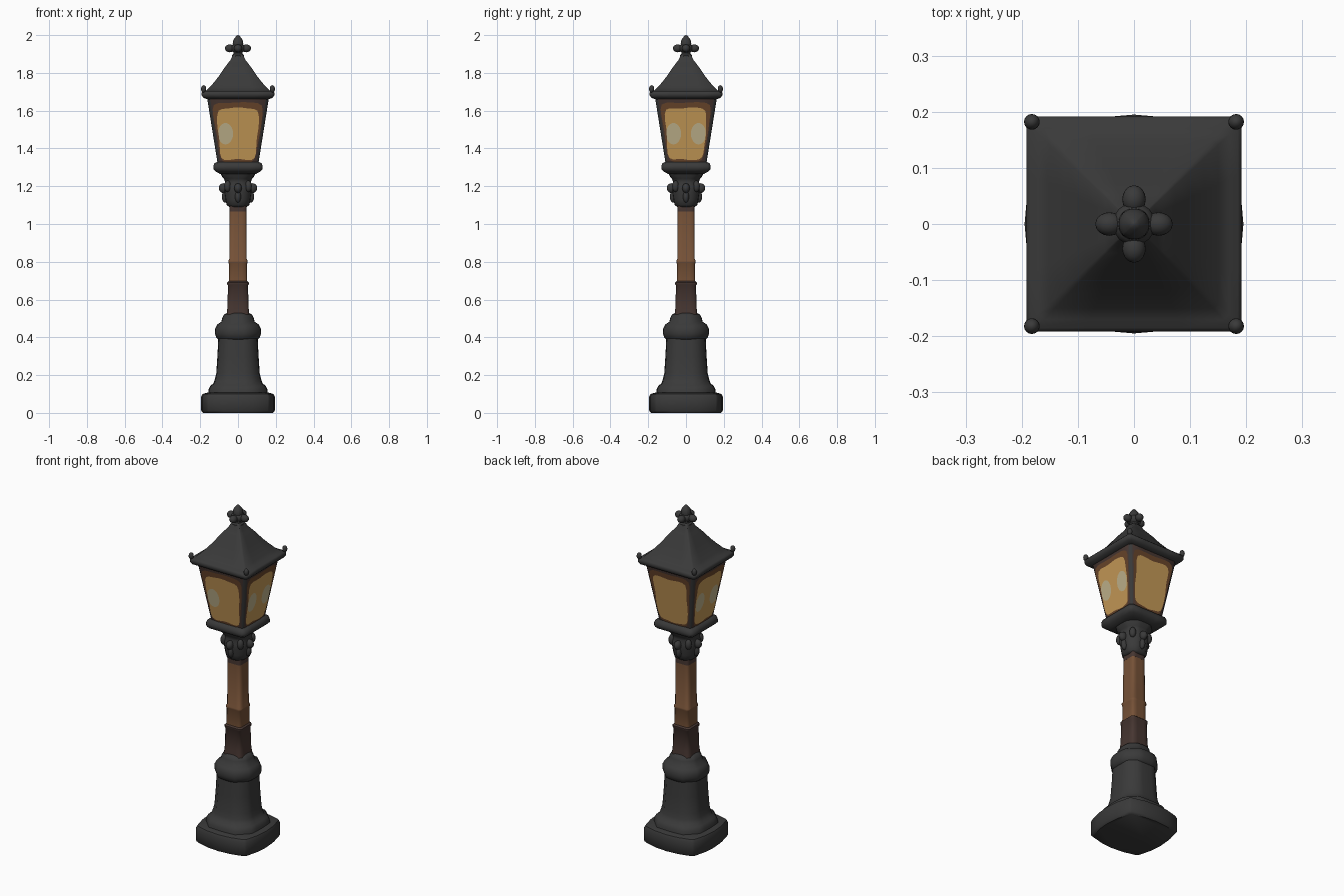
import bpy, bmesh, math
from mathutils import Matrix, Vector

cube = bpy.data.objects.get("Cube")
if cube:
    bpy.data.objects.remove(cube, do_unlink=True)


def material(name, rgb):
    m = bpy.data.materials.new(name)
    m.use_nodes = True
    m.diffuse_color = (*rgb, 1)
    m.node_tree.nodes["Principled BSDF"].inputs["Base Color"].default_value = (*rgb, 1)
    return m


iron = material("charcoal iron", (0.042, 0.042, 0.042))
umber = material("dark umber", (0.062, 0.037, 0.031))
wood = material("brown wood", (0.18, 0.083, 0.038))
rust = material("rusty brown", (0.14, 0.06, 0.024))
amber = material("amber glass", (0.56, 0.32, 0.095))
pale = material("pale glow", (0.52, 0.44, 0.26))


def finish(bm, name, *mats, smooth=True):
    bmesh.ops.recalc_face_normals(bm, faces=bm.faces)
    mesh = bpy.data.meshes.new(name)
    bm.to_mesh(mesh)
    bm.free()
    obj = bpy.data.objects.new(name, mesh)
    bpy.context.collection.objects.link(obj)
    for m in mats:
        mesh.materials.append(m)
    if smooth:
        bpy.ops.object.select_all(action="DESELECT")
        obj.select_set(True)
        bpy.context.view_layer.objects.active = obj
        bpy.ops.object.shade_smooth_by_angle(angle=math.radians(46))
    return obj


def section(half, bow, cut):
    """Square outline whose sides bow outward and whose corners are cut."""
    inner = half * (1 - bow)
    end = inner * (1 - cut)
    points = []
    for k in range(4):
        turn = Matrix.Rotation(k * math.pi / 2, 3, "Z")
        for i in range(-2, 3):
            t = i / 2
            points.append(turn @ Vector((half - half * bow * t * t, end * t, 0)))
    return points


def loft(name, profile, mat, bow=0.0, cut=0.1):
    """Stack outlines given as (half width, height)."""
    bm = bmesh.new()
    rings = [[bm.verts.new(p + Vector((0, 0, z))) for p in section(h, bow, cut)]
             for h, z in profile]
    n = len(rings[0])
    for low, high in zip(rings, rings[1:]):
        for i in range(n):
            j = (i + 1) % n
            bm.faces.new((low[i], low[j], high[j], high[i]))
    bm.faces.new(rings[0])
    bm.faces.new(rings[-1])
    return finish(bm, name, mat)


def blobs(name, items, mat):
    """Ellipsoids given as (centre, radii)."""
    bm = bmesh.new()
    for centre, radii in items:
        bmesh.ops.create_uvsphere(bm, u_segments=16, v_segments=10, radius=1,
                                  matrix=Matrix.Translation(centre) @ Matrix.Diagonal((*radii, 1)))
    return finish(bm, name, mat)


def around(radius, z, radii, offset=0.0):
    """Four equal blobs around the axis."""
    result = []
    for k in range(4):
        a = k * math.pi / 2 + offset
        r = radii if k % 2 == 0 else (radii[1], radii[0], radii[2])
        result.append(((radius * math.cos(a), radius * math.sin(a), z), r))
    return result


OCTAGON = 0.55

# Pedestal
loft("base_plinth", [(0.185, 0), (0.195, 0.012), (0.195, 0.085), (0.188, 0.1), (0.16, 0.108)],
     iron, bow=0.14, cut=0.06)
loft("base_step", [(0.158, 0.1), (0.156, 0.125), (0.145, 0.145), (0.13, 0.155), (0.122, 0.18),
                   (0.115, 0.21), (0.109, 0.3), (0.104, 0.4)], iron, bow=0.04, cut=0.42)
loft("base_bulge", [(0.1, 0.385), (0.115, 0.398), (0.122, 0.42), (0.121, 0.445), (0.11, 0.468),
                    (0.088, 0.482), (0.083, 0.505), (0.074, 0.52), (0.058, 0.53)],
     iron, bow=0.06, cut=0.48)

# Post
loft("post_sleeve", [(0.06, 0.52), (0.056, 0.56), (0.053, 0.675), (0.057, 0.68),
                     (0.057, 0.69), (0.049, 0.697)], umber, cut=0.2)
loft("post_shaft", [(0.049, 0.69), (0.048, 0.79), (0.051, 0.796), (0.051, 0.806),
                    (0.046, 0.814), (0.044, 1.07)], wood, cut=0.2)
loft("post_top_band", [(0.0445, 1.065), (0.0445, 1.1)], umber, cut=0.2)

# Capital with scrolls
loft("capital", [(0.045, 1.09), (0.06, 1.1), (0.066, 1.13), (0.072, 1.17), (0.074, 1.2),
                 (0.068, 1.22), (0.074, 1.24), (0.088, 1.255), (0.092, 1.275), (0.1, 1.285)],
     iron, bow=0.05, cut=0.45)
blobs("capital_scrolls", around(0.076, 1.19, (0.026, 0.02, 0.026))
      + around(0.066, 1.145, (0.02, 0.016, 0.032)), iron)
blobs("capital_corner_leaves",
      around(0.078, 1.2, (0.018, 0.018, 0.03), math.pi / 4), iron)

# Lantern cage
loft("lantern_collar", [(0.095, 1.265), (0.118, 1.278), (0.13, 1.29), (0.131, 1.305),
                        (0.125, 1.322), (0.108, 1.33)], iron, cut=0.12)

LOW, HIGH = 1.32, 1.67


def cage_half(z):
    return 0.108 + (0.164 - 0.108) * (z - LOW) / (HIGH - LOW)


cage = loft("lantern_cage", [(cage_half(LOW), LOW), (cage_half(HIGH), HIGH)], umber, cut=0.1)
cage.data.materials.append(iron)
for face in cage.data.polygons:
    if abs(face.normal.x) > 0.4 and abs(face.normal.y) > 0.4:
        face.material_index = 1


def plate(name, outline, side, offset, mat):
    """Thin pane lying on one sloping side of the cage."""
    turn = Matrix.Rotation(side * math.pi / 2, 3, "Z")
    bm = bmesh.new()
    face = bm.faces.new([bm.verts.new(turn @ Vector((u, -cage_half(z) - offset, z)))
                         for u, z in outline])
    face.normal_update()
    if face.normal.dot(turn @ Vector((0, -1, 0))) < 0:
        face.normal_flip()
    mesh_obj_mats = mat
    mesh = bpy.data.meshes.new(name)
    bm.to_mesh(mesh)
    bm.free()
    mesh.materials.append(mesh_obj_mats)
    bpy.context.collection.objects.link(bpy.data.objects.new(name, mesh))


def pane(width, bottom, top, wobble, phase):
    """Uneven rounded four-sided outline; width is a function of height."""
    points = []
    for i in range(48):
        a = i * math.tau / 48
        c, s = math.cos(a), math.sin(a)
        grow = (c ** 8 + s ** 8) ** (-1 / 8)
        wave = 1 + wobble * math.sin(5 * a + phase)
        z = (bottom + top) / 2 + (top - bottom) / 2 * s * grow * wave
        points.append((c * grow * wave * width(z), z))
    return points


def glass_half(z):
    return 0.094 + 0.075 * (z - 1.35)


def glow(sign):
    points = []
    for i in range(24):
        a = i * math.tau / 24
        z = 1.478 + 0.057 * math.sin(a)
        u = sign * 0.066 + 0.04 * math.cos(a)
        edge = glass_half(z) - 0.001
        points.append((max(-edge, min(edge, u)), z))
    return points


# Panes: front, +x side, back, -x side
SIDES = ("front", "left", "back", "right")
GLOWS = ((-1,), (-1, 1), (), (-1, 1))
for k, side in enumerate(SIDES):
    plate(f"{side}_pane_border", pane(lambda z: cage_half(z) - 0.019, 1.327, 1.643, 0.012, k + 1),
          k, 0.002, rust)
    plate(f"{side}_glass", pane(glass_half, 1.341, 1.614, 0.025, 1.5 * k), k, 0.004, amber)
    for sign in GLOWS[k]:
        plate(f"{side}_glow_{'a' if sign < 0 else 'b'}", glow(sign), k, 0.006, pale)

# Roof with curled corners
loft("roof", [(0.16, 1.66), (0.183, 1.668), (0.192, 1.68), (0.192, 1.695), (0.185, 1.703),
              (0.17, 1.705), (0.15, 1.724), (0.125, 1.752), (0.098, 1.787), (0.073, 1.825),
              (0.052, 1.853), (0.037, 1.872), (0.03, 1.89), (0.022, 1.9)], iron, cut=0.06)
blobs("roof_corner_knobs",
      around(0.182 * math.sqrt(2), 1.715, (0.014, 0.014, 0.02), math.pi / 4), iron)

# Finial
blobs("finial_lobes", around(0.044, 1.93, (0.025, 0.021, 0.021))
      + [((0, 0, 1.93), (0.038, 0.038, 0.028))], iron)
loft("finial_neck_and_tip", [(0.033, 1.875), (0.033, 1.892), (0.024, 1.9), (0.026, 1.93),
                             (0.028, 1.952), (0.027, 1.968), (0.02, 1.982), (0.01, 1.994),
                             (0.003, 2.0)], iron, bow=0.25, cut=0.06)
